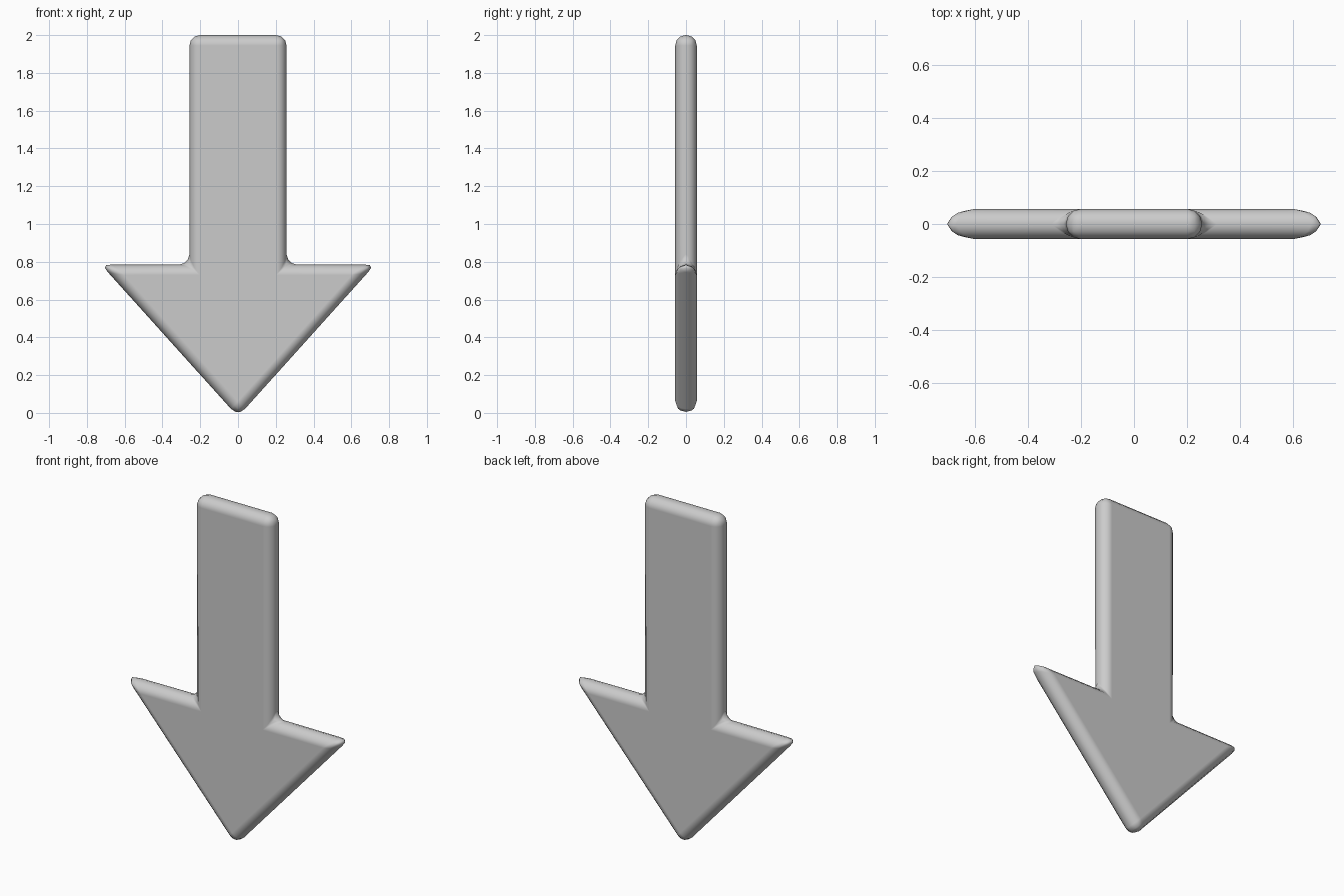
import bpy, bmesh

if "Cube" in bpy.data.objects:
    bpy.data.objects.remove(bpy.data.objects["Cube"])

HALF_DEPTH = 0.057
BEVEL = 0.055

# Right half of the outline, from the tip up to the top of the shaft
half = [(0.725, 0.785), (0.257, 0.785), (0.257, 2.0)]
outline = [(0, -0.02)] + half + [(-x, z) for x, z in reversed(half)]

# Arrow plate: extruded outline
bm = bmesh.new()
face = bm.faces.new([bm.verts.new((x, -HALF_DEPTH, z)) for x, z in outline])
ext = bmesh.ops.extrude_face_region(bm, geom=[face])
verts = [g for g in ext["geom"] if isinstance(g, bmesh.types.BMVert)]
bmesh.ops.translate(bm, verts=verts, vec=(0, 2 * HALF_DEPTH, 0))
bmesh.ops.recalc_face_normals(bm, faces=bm.faces)
for f in bm.faces:
    f.smooth = True
mesh = bpy.data.meshes.new("down_arrow")
bm.to_mesh(mesh)
bm.free()
arrow = bpy.data.objects.new("down_arrow", mesh)
bpy.context.collection.objects.link(arrow)

# Rounded rims and corners
bevel = arrow.modifiers.new("rounded_edges", "BEVEL")
bevel.width = BEVEL
bevel.segments = 3
bevel.limit_method = 'ANGLE'
bevel.harden_normals = True
